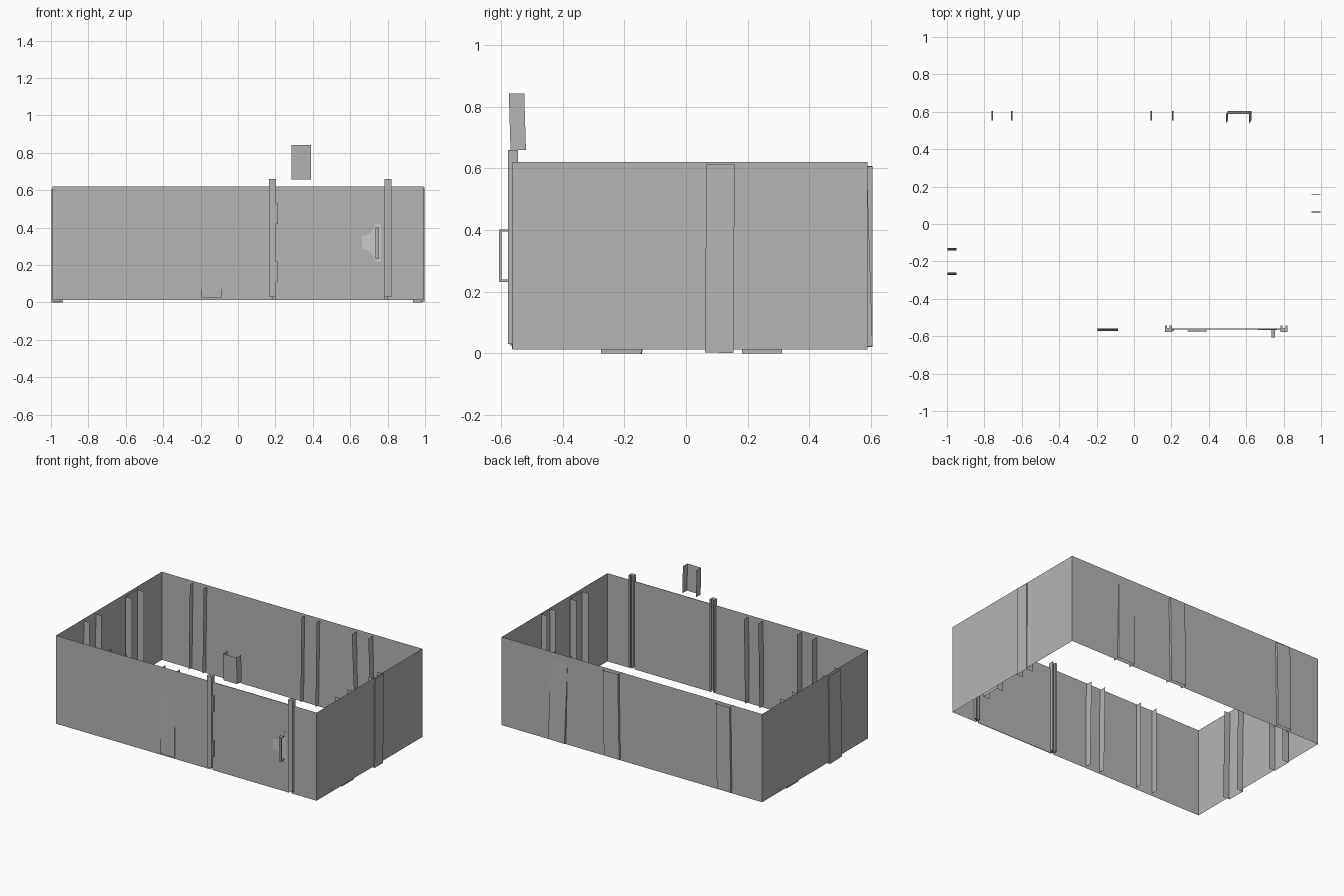
import bpy, bmesh
from math import pi
from mathutils import Euler, Vector

if "Cube" in bpy.data.objects:
    bpy.data.objects.remove(bpy.data.objects["Cube"])


def material(name, grey):
    mat = bpy.data.materials.new(name)
    mat.diffuse_color = (grey, grey, grey, 1)
    mat.use_nodes = True
    mat.node_tree.nodes["Principled BSDF"].inputs["Base Color"].default_value = mat.diffuse_color
    return mat


DARK = material("dark_metal", 0.46)
LIGHT = material("light_metal", 0.8)


def mesh_object(name, verts, faces, loc=(0, 0, 0), rot=(0, 0, 0), mat=DARK):
    me = bpy.data.meshes.new(name)
    me.from_pydata(verts, [], faces)
    me.materials.append(mat)
    ob = bpy.data.objects.new(name, me)
    bpy.context.collection.objects.link(ob)
    ob.location, ob.rotation_euler = loc, rot
    return ob


def prism(name, outline, axis, lo, hi, mat=DARK):
    """Closed outline extruded along axis 'y' or 'z'."""
    n = len(outline)
    if axis == "z":
        verts = [(a, b, t) for t in (lo, hi) for a, b in outline]
    else:
        verts = [(a, t, b) for t in (lo, hi) for a, b in outline]
    faces = [tuple(range(n)), tuple(range(2 * n - 1, n - 1, -1))]
    faces += [(i, i + n, (i + 1) % n + n, (i + 1) % n) for i in range(n)]
    ob = mesh_object(name, verts, faces, mat=mat)
    bm = bmesh.new()
    bm.from_mesh(ob.data)
    bmesh.ops.recalc_face_normals(bm, faces=bm.faces)
    bm.to_mesh(ob.data)
    bm.free()
    return ob


def box(name, lo, hi):
    rect = [(lo[0], lo[1]), (hi[0], lo[1]), (hi[0], hi[1]), (lo[0], hi[1])]
    return prism(name, rect, "z", lo[2], hi[2])


def sheet(name, a, b, z0=0.013, z1=0.62):
    """Vertical sheet between two plan points."""
    return mesh_object(name, [(*a, z0), (*b, z0), (*b, z1), (*a, z1)], [(0, 1, 2, 3)])


def channel(name, loc, yaw, width=0.11, height=0.585, lean=0, roll=0, depth=0.05):
    """Open sheet-metal channel: a web with two flanges pointing inward."""
    w = width / 2
    plan = [(-w, depth), (-w, 0), (w, 0), (w, depth)]
    verts = [(x, y, z) for z in (0, height) for x, y in plan]
    faces = [(i, i + 1, i + 5, i + 4) for i in range(3)]
    # tilt in the channel's own frame before turning it to its wall
    tilt = Euler((lean, roll, 0)).to_matrix()
    verts = [tilt @ Vector(v) for v in verts]
    return mesh_object(name, verts, faces, loc, (0, 0, yaw))


# Enclosure walls
X, YF, YB = 0.992, -0.562, 0.588
sheet("left_wall", (-X, YB), (-X, YF))
sheet("back_wall", (X, YB), (-X, YB))
sheet("right_wall", (X, YF), (X, YB))
sheet("front_wall_long", (-X, YF), (0.185, YF))
sheet("front_wall_short", (0.8, YF), (X, YF))

# Wall stiffener channels, slightly out of true
channel("front_channel_1", (-0.55, -0.559, 0.025), -0.055, 0.12)
channel("front_channel_2", (-0.14, -0.571, 0.025), 0, 0.11, lean=-0.021)
channel("back_channel_1", (-0.71, 0.603, 0.022), pi, 0.105, roll=-0.015)
channel("back_channel_2", (0.145, 0.604, 0.022), pi, 0.115, roll=-0.015)
channel("back_channel_3", (0.565, 0.605, 0.022), pi, 0.125, lean=-0.031, roll=0.02)
channel("left_channel_1", (-0.998, -0.207, 0), -pi / 2, 0.13, 0.605, roll=-0.022)
channel("left_channel_2", (-0.985, 0.247, 0), -pi / 2, 0.13, 0.605)
channel("right_channel_1", (0.985, -0.21, 0), pi / 2, 0.13, 0.605)
channel("right_channel_2", (0.998, 0.108, 0.002), pi / 2, 0.092, 0.612, roll=0.006)

# Short loose channel above the gate
channel("raised_channel", (0.339, -0.569, 0.658), 0, 0.104, 0.184, lean=0.03)

# Gate posts with a groove on the inner face
for side, x0 in (("left", 0.166), ("right", 0.784)):
    x1, y0, y1 = x0 + 0.036, -0.577, -0.544
    outline = [(x0, y0), (x1, y0), (x1, y1), (x1 - 0.011, y1), (x1 - 0.011, y1 - 0.012),
               (x0 + 0.011, y1 - 0.012), (x0 + 0.011, y1), (x0, y1)]
    prism(f"{side}_gate_post", outline, "z", 0.03, 0.66)

# Gate and hinges
box("gate_panel", (0.2, -0.564, 0.014), (0.786, -0.56, 0.62))
for i, z in enumerate((0.11, 0.42)):
    box(f"hinge_{i + 1}", (0.202, -0.573, z), (0.215, -0.56, z + 0.11))

# Handle backing plate: half outline mirrored about its centre height
half = [(0.765, 0.10), (0.735, 0.10), (0.722, 0.07), (0.705, 0.05), (0.685, 0.04), (0.662, 0.036)]
outline = half + [(x, -z) for x, z in reversed(half)]
plate_outline = [(x, 0.32 + z) for x, z in outline]
prism("handle_plate", plate_outline, "y", -0.567, -0.562, LIGHT)

# Pull handle: grip and two brackets
box("handle_grip", (0.735, -0.606, 0.232), (0.753, -0.599, 0.402))
for nm, z in (("lower", 0.232), ("upper", 0.395)):
    box(f"{nm}_handle_bracket", (0.735, -0.599, z), (0.753, -0.565, z + 0.007))
